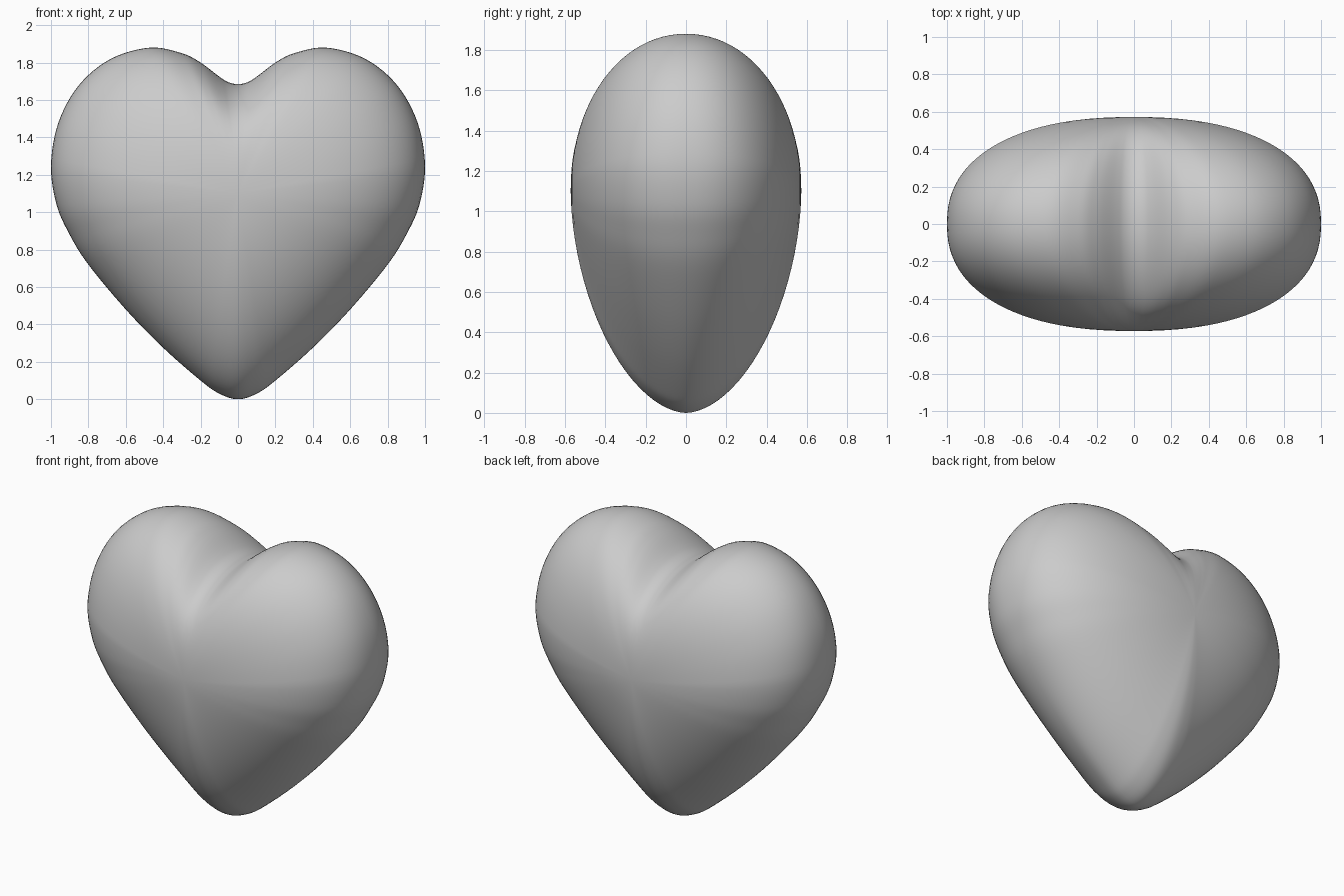
import bpy
import bmesh
import math
from mathutils import Vector

cube = bpy.data.objects.get("Cube")
if cube:
    bpy.data.objects.remove(cube, do_unlink=True)

CENTRE_Z, HALF_DEPTH, RINGS, STEPS = 1.1, 0.572, 48, 6

# One half of the heart outline, from the tip up to the notch
HALF = [(0, 0), (.1, .03), (.2, .1), (.4, .275), (.6, .48), (.8, .72), (.9, .88),
        (.97, 1.04), (1, 1.25), (.96, 1.48), (.85, 1.68), (.68, 1.82), (.47, 1.88),
        (.3, 1.85), (.2, 1.8), (.1, 1.725), (.05, 1.695), (0, 1.685)]


def smooth_loop(points):
    """Closed Catmull-Rom curve through the points."""
    result = []
    n = len(points)
    for i in range(n):
        a, b, c, d = (Vector(points[(i + k) % n]) for k in (-1, 0, 1, 2))
        for s in range(STEPS):
            t = s / STEPS
            result.append((2 * b + (c - a) * t + (2 * a - 5 * b + 4 * c - d) * t * t
                           + (3 * b - a - 3 * c + d) * t ** 3) / 2)
    return result


def body_point(p, angle):
    """Point on the section running from the rim at p to the front or back middle."""
    # Fuller sides, leaner tip
    power = 1.8 + 0.5 * math.sin(min(p.y / 1.25, 1) * math.pi / 2) ** 2
    power -= 0.4 * max(p.y - 1.25, 0)
    r = max(math.cos(angle), 0) ** (2 / power)
    y = math.copysign(abs(math.sin(angle)) ** (2 / power), angle) * HALF_DEPTH
    # The notch fades away from the rim towards the middle
    z = p.y
    if z > CENTRE_Z:
        z += 0.2 * math.exp(-(p.x / 0.2) ** 2) * (1 - r * r * (3 - 2 * r))
    return (p.x * r, y, CENTRE_Z + (z - CENTRE_Z) * r)


# Heart body: rings shrinking from the rim to a pole on the front and the back
outline = smooth_loop(HALF + [(-x, z) for x, z in HALF[-2:0:-1]])
bm = bmesh.new()
rings = []
for i in range(1, RINGS):
    angle = math.pi * (i / RINGS - 0.5)
    rings.append([bm.verts.new(body_point(p, angle)) for p in outline])
count = len(outline)
for a, b in zip(rings, rings[1:]):
    for j in range(count):
        k = (j + 1) % count
        bm.faces.new((a[j], a[k], b[k], b[j]))
for ring, side in ((rings[0], -1), (rings[-1], 1)):
    pole = bm.verts.new((0, side * HALF_DEPTH, CENTRE_Z))
    for j in range(count):
        bm.faces.new((ring[j], ring[(j + 1) % count], pole))
bmesh.ops.recalc_face_normals(bm, faces=bm.faces)
for face in bm.faces:
    face.smooth = True

mesh = bpy.data.meshes.new("heart")
bm.to_mesh(mesh)
bm.free()
heart = bpy.data.objects.new("heart", mesh)
bpy.context.collection.objects.link(heart)

# Plain grey material
grey = bpy.data.materials.new("light_grey")
grey.use_nodes = True
colour = (0.6, 0.6, 0.6, 1)
grey.diffuse_color = colour
grey.node_tree.nodes["Principled BSDF"].inputs["Base Color"].default_value = colour
mesh.materials.append(grey)
